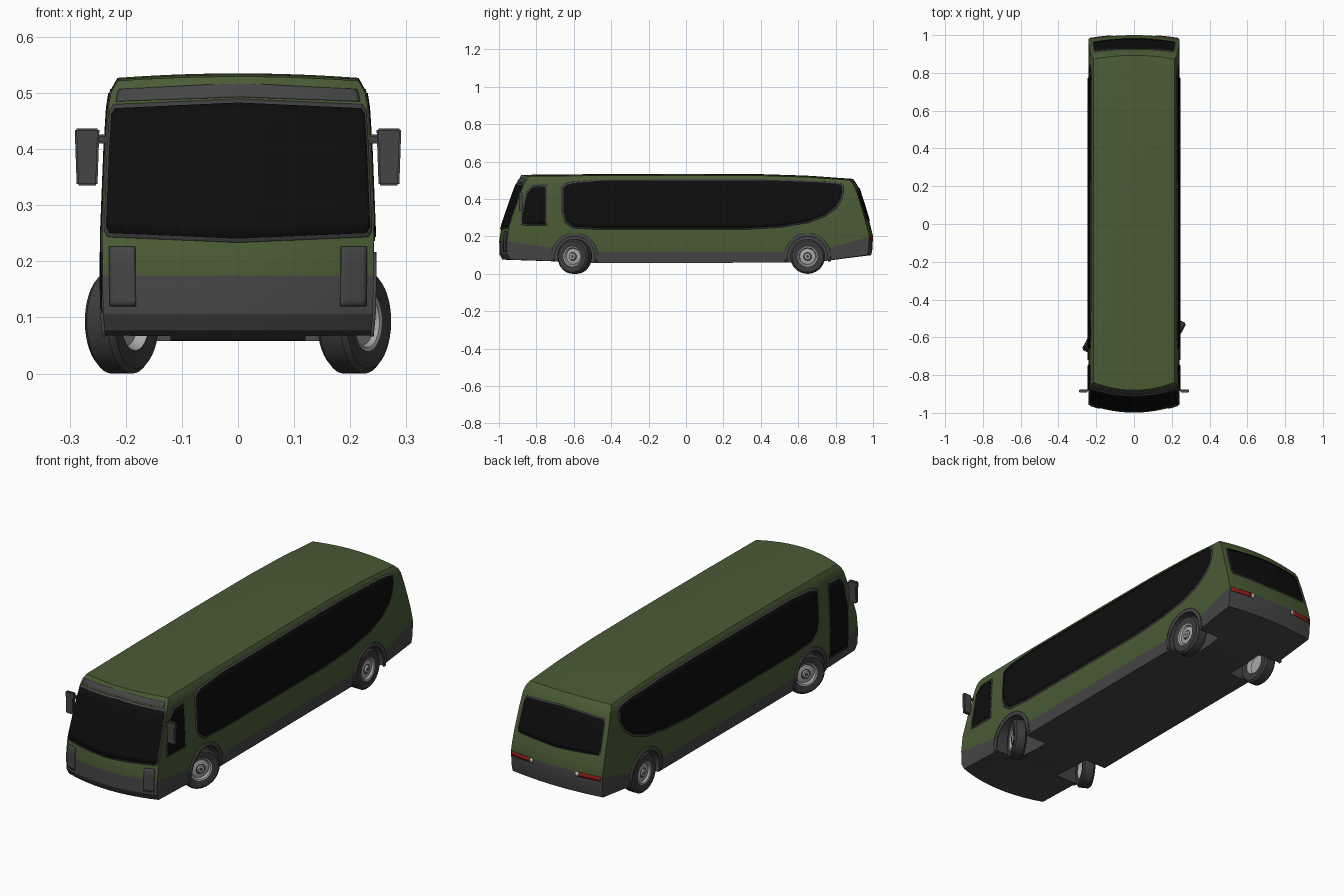
import bpy, bmesh, math
from mathutils import Vector

cube = bpy.data.objects.get("Cube")
if cube:
    bpy.data.objects.remove(cube, do_unlink=True)


def material(name, r, g, b):
    m = bpy.data.materials.new(name)
    m.use_nodes = True
    m.diffuse_color = (r, g, b, 1)
    m.node_tree.nodes["Principled BSDF"].inputs["Base Color"].default_value = (r, g, b, 1)
    return m


GREEN = material("olive green paint", .068, .105, .036)
GREY = material("dark grey trim", .06, .06, .06)
GLASS = material("black glass", .004, .004, .004)
TYRE = material("tyre rubber", .045, .045, .045)
METAL = material("wheel metal", .4, .4, .4)
RED = material("red lamp", .3, .012, .012)
WHITE = material("white lamp", .7, .7, .7)


def finish(name, bm, mats, angle=30):
    me = bpy.data.meshes.new(name)
    bm.to_mesh(me)
    bm.free()
    ob = bpy.data.objects.new(name, me)
    bpy.context.collection.objects.link(ob)
    for m in mats:
        me.materials.append(m)
    bpy.ops.object.select_all(action='DESELECT')
    ob.select_set(True)
    bpy.context.view_layer.objects.active = ob
    if angle:
        bpy.ops.object.shade_smooth_by_angle(angle=math.radians(angle))
    return ob


def interp(table, t, col=1):
    if t <= table[0][0]:
        return table[0][col]
    for a, b in zip(table, table[1:]):
        if t <= b[0]:
            return a[col] + (b[col] - a[col]) * (t - a[0]) / (b[0] - a[0])
    return table[-1][col]


# Body shape: height, half width, front end, back end
STATIONS = [(.055, .236, -.965, .96), (.08, .238, -.985, .98), (.11, .241, -1, .995),
            (.2, .242, -.998, 1), (.25, .242, -.988, .988), (.3, .24, -.972, .975),
            (.4, .236, -.938, .948), (.48, .231, -.91, .925), (.507, .226, -.895, .912),
            (.527, .215, -.88, .893)]
ROOF_DROP = [(-.9, .006), (-.5, .002), (0, 0), (.4, .002), (.65, .01), (.9, .028)]
FLOOR = [(-1, .076), (-.7, .066), (-.6, .058), (.7, .06), (1, .1)]
SKIRT = [(-1, .175), (-.72, .135), (-.6, .12), (.72, .12), (1, .2)]
FRONT_CURVE, BACK_CURVE = .042, .02


def squash(y):
    return 1 - interp(ROOF_DROP, y) / .23


def end_y(u, z, end):
    if end < 0:
        return interp(STATIONS, z, 2) + FRONT_CURVE * u * u
    return interp(STATIONS, z, 3) - BACK_CURVE * u * u


# Body shell: a box grid shaped by the stations
NU, NV = 12, 48
LEVELS = ["floor", "lip", "skirt"] + [s[0] for s in STATIONS[4:]]
TOP = len(LEVELS) - 1
bm = bmesh.new()
cache = {}


def body_vert(i, j, k):
    if (i, j, k) not in cache:
        u, v = 2 * i / NU - 1, j / NV
        y0 = 2 * v - 1
        floor = interp(FLOOR, y0)
        z = {"floor": floor, "lip": floor + .03, "skirt": interp(SKIRT, y0)}.get(LEVELS[k], LEVELS[k])
        y = end_y(u, z, -1) * (1 - v) + end_y(u, z, 1) * v
        x = u * interp(STATIONS, z)
        if z > .3:
            z = .3 + (z - .3) * squash(y)
        if k == TOP:
            z += .008 * (1 - u * u)
        cache[i, j, k] = bm.verts.new((x, y, z))
    return cache[i, j, k]


def body_face(corners, mat):
    bm.faces.new([body_vert(*c) for c in corners]).material_index = mat


for k in range(TOP):
    mat = 1 if k < 2 else 0
    for j in range(NV):
        for i in (0, NU):
            body_face([(i, j, k), (i, j + 1, k), (i, j + 1, k + 1), (i, j, k + 1)], mat)
    for i in range(NU):
        for j in (0, NV):
            body_face([(i, j, k), (i + 1, j, k), (i + 1, j, k + 1), (i, j, k + 1)], mat)
for i in range(NU):
    for j in range(NV):
        for k, mat in ((0, 1), (TOP, 0)):
            body_face([(i, j, k), (i + 1, j, k), (i + 1, j + 1, k), (i, j + 1, k)], mat)
bmesh.ops.recalc_face_normals(bm, faces=bm.faces)
body = finish("body", bm, [GREEN, GREY], 0)

# Wheel wells cut out of the body
FRONT_AXLE, REAR_AXLE, HUB_Z, TRACK = -.595, .65, .093, .207
bm = bmesh.new()
for y in (FRONT_AXLE, REAR_AXLE):
    for s in (-1, 1):
        made = bmesh.ops.create_cone(bm, cap_ends=True, segments=40, radius1=.108, radius2=.108, depth=.18)
        bmesh.ops.rotate(bm, verts=made["verts"],
                         matrix=Vector((0, 0, 1)).rotation_difference(Vector((1, 0, 0))).to_matrix())
        bmesh.ops.translate(bm, verts=made["verts"], vec=(s * .21, y, HUB_Z))
for f in bm.faces:
    f.material_index = 1
cutter = finish("wheel_well_cutter", bm, [GREEN, GREY], 0)
cutter.hide_render = True
cut = body.modifiers.new("wells", 'BOOLEAN')
cut.operation, cut.object, cut.solver = 'DIFFERENCE', cutter, 'EXACT'
bpy.ops.object.select_all(action='DESELECT')
body.select_set(True)
bpy.context.view_layer.objects.active = body
bpy.ops.object.modifier_apply(modifier="wells")
bpy.data.objects.remove(cutter, do_unlink=True)
bpy.ops.object.shade_smooth_by_angle(angle=math.radians(25))


def panel(name, side, table, mat, lift=.004, grow=0, cols=48, rows=10):
    """Thin plate hugging one side of the body; table rows are (along, low, high)."""
    mid, half = (table[0][0] + table[-1][0]) / 2, (table[-1][0] - table[0][0]) / 2
    stops = sorted({r[0] for r in table} | {mid + half * (2 * c / cols - 1) for c in range(cols + 1)})
    out = {"left": (1, 0, 0), "right": (-1, 0, 0), "front": (0, -1, 0), "back": (0, 1, 0)}[side]
    stretch = 1 + (grow / half if out[0] else grow * 2 / half)
    bm = bmesh.new()
    grid = []
    for t in stops:
        lo, hi = interp(table, t, 1) - grow, interp(table, t, 2) + grow
        along = mid + (t - mid) * stretch
        line = []
        for r in range(rows + 1):
            z = lo + (hi - lo) * r / rows
            y = along if out[0] else .9 * out[1]
            z0 = .3 + (z - .3) / squash(y) if z > .3 else z
            hw = interp(STATIONS, z0)
            if out[0]:
                p = (out[0] * (hw + lift), y, z)
            else:
                p = (along * hw, end_y(along, z0, out[1]) + out[1] * lift, z)
            line.append(bm.verts.new(p))
        grid.append(line)
    for a, b in zip(grid, grid[1:]):
        for r in range(rows):
            bm.faces.new((a[r], b[r], b[r + 1], a[r + 1]))
    bm.normal_update()
    if sum(f.normal.dot(Vector(out)) for f in bm.faces) < 0:
        bmesh.ops.reverse_faces(bm, faces=bm.faces)
    ob = finish(name, bm, [mat])
    solid = ob.modifiers.new("thickness", 'SOLIDIFY')
    solid.thickness, solid.offset = .006, -1
    return ob


def window(name, side, table, rim=.007):
    panel(name + "_frame", side, table, GREY, .002, rim)
    panel(name + "_glass", side, table, GLASS)


def both_ends(half):
    return half + [(-u, a, b) for u, a, b in reversed(half) if u]


# Side glazing, door and wheel arches
SIDE_WINDOW = [(-.655, .33, .46), (-.64, .28, .475), (-.6, .252, .486), (-.45, .243, .498),
               (.3, .243, .5), (.5, .255, .498), (.65, .28, .492), (.74, .315, .488),
               (.8, .36, .482), (.825, .4, .477), (.835, .44, .465)]
CAB_WINDOW = [(-.878, .27, .3), (-.85, .265, .43), (-.82, .265, .465), (-.75, .265, .468)]
for side in ("left", "right"):
    window(side + "_window", side, SIDE_WINDOW)
    for label, y in (("front", FRONT_AXLE), ("rear", REAR_AXLE)):
        arch = []
        for n in range(33):
            dy = -.124 * math.cos(math.pi * n / 32)
            inner = math.sqrt(max(0, .106 ** 2 - dy * dy))
            outer = math.sqrt(max(0, .124 ** 2 - dy * dy))
            arch.append((y + dy, HUB_Z + inner if inner else .066, HUB_Z + outer))
        panel(f"{side}_{label}_arch", side, arch, GREY, .005, cols=32, rows=3)
window("driver_window", "left", CAB_WINDOW)
window("door", "right", [(y, .12, hi) for y, lo, hi in CAB_WINDOW])

# Windscreen, header panel and front corner trim
window("windscreen", "front", both_ends([(-.975, .262, .463), (-.95, .251, .473), (0, .241, .483)]))
panel("header_panel", "front", both_ends([(-.95, .486, .507), (0, .494, .518)]), GREY, .003)
for s in (-1, 1):
    panel("front_corner_trim", "front", [(min(s * .76, s * .95), .12, .226),
                                         (max(s * .76, s * .95), .12, .226)], GREY, .003, cols=6)

# Rear window and tail lamps
window("rear_window", "back", both_ends([(-.9, .31, .43), (-.87, .295, .445), (0, .285, .458)]), .004)
for s in (-1, 1):
    for name, a, b, mat in (("tail_lamp", .53, .97, RED), ("reverse_lamp", .47, .53, WHITE)):
        ends = sorted((s * a, s * b))
        panel(name, "back", [(e, .18, .2) for e in ends], mat, cols=8, rows=2)

# Wheels: one revolved profile of (radius, offset along axle, material)
PROFILE = [(.001, -.008, 1), (.044, -.008, 1), (.052, -.027, 0), (.084, -.03, 0), (.093, -.021, 0),
           (.093, .021, 0), (.084, .03, 0), (.053, .028, 1), (.047, .026, 1), (.042, .017, 1),
           (.024, .02, 2), (.019, .021, 1), (.016, .027, 1), (.008, .027, 2), (.001, .027, 2)]


def wheel(name, x, y, turn):
    n = 40
    bm = bmesh.new()
    rings = [[bm.verts.new((o, r * math.cos(math.tau * k / n), r * math.sin(math.tau * k / n)))
              for k in range(n)] for r, o, m in PROFILE]
    for a, b, row in zip(rings, rings[1:], PROFILE):
        for k in range(n):
            bm.faces.new((a[k], a[k - 1], b[k - 1], b[k])).material_index = row[2]
    for ring in (rings[0], rings[-1]):
        bm.faces.new(ring).material_index = 1
    bmesh.ops.recalc_face_normals(bm, faces=bm.faces)
    ob = finish(name, bm, [TYRE, METAL, GREY])
    ob.location = (x, y, HUB_Z)
    ob.rotation_euler.z = math.radians(turn)


STEER = -28
wheel("front_left_wheel", TRACK, FRONT_AXLE, STEER)
wheel("front_right_wheel", -TRACK, FRONT_AXLE, 180 + STEER)
wheel("rear_left_wheel", TRACK, REAR_AXLE, 0)
wheel("rear_right_wheel", -TRACK, REAR_AXLE, 180)


# Mirrors: tapered head on a short arm
def box(name, centre, size, taper=1):
    bm = bmesh.new()
    bmesh.ops.create_cube(bm, size=1)
    for v in bm.verts:
        if v.co.z < 0:
            v.co.x *= taper
        v.co = Vector(a * b for a, b in zip(v.co, size)) + Vector(centre)
    bmesh.ops.bevel(bm, geom=bm.edges[:], offset=.003, segments=2, affect='EDGES')
    finish(name, bm, [GREY])


for s, label in ((1, "left"), (-1, "right")):
    box(label + "_mirror", (s * .269, -.884, .386), (.044, .018, .102), .84)
    box(label + "_mirror_arm", (s * .238, -.88, .418), (.04, .009, .016))
